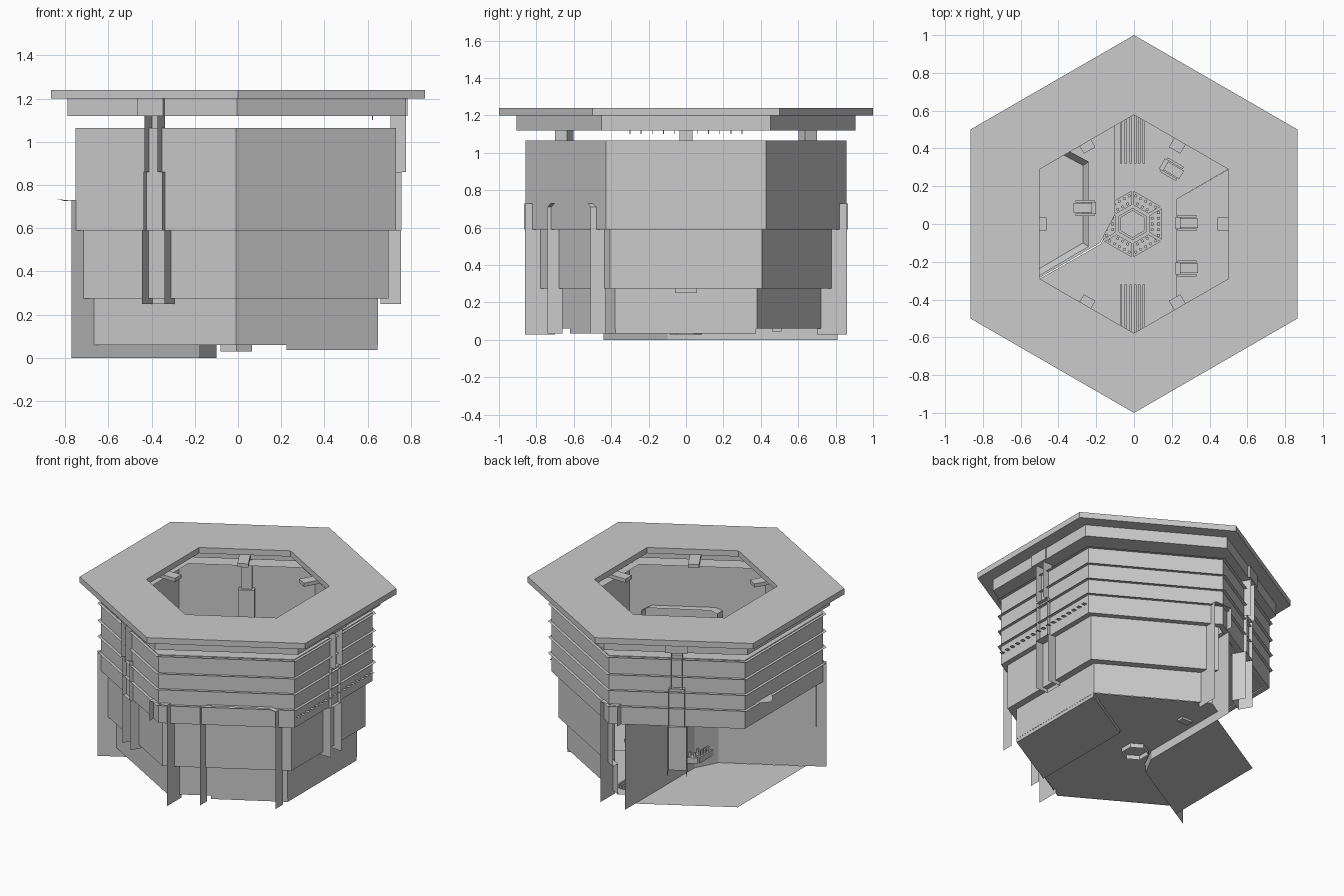
import bpy, bmesh
from math import sin, cos, radians
from mathutils import Matrix

if "Cube" in bpy.data.objects:
    bpy.data.objects.remove(bpy.data.objects["Cube"])

CX = -0.01  # the room shell sits slightly left of the top ring


def hexp(r, cx=CX):
    return [(cx + r * cos(radians(90 + 60 * k)), r * sin(radians(90 + 60 * k))) for k in range(6)]


def link(name, me):
    o = bpy.data.objects.new(name, me)
    bpy.context.collection.objects.link(o)
    return o


def obj(name, verts, faces, mat=None):
    me = bpy.data.meshes.new(name)
    me.from_pydata([tuple(v) for v in verts], [], faces)
    if mat:
        me.transform(mat)
    me.update()
    return link(name, me)


def loft(name, rings, sides=range(6), cx=CX):
    """Hexagonal sheets joining successive (radius, z) rings."""
    v, f = [], []
    for r, z in rings:
        v += [(x, y, z) for x, y in hexp(r, cx)]
    for i in range(len(rings) - 1):
        for k in sides:
            a, b, n = i * 6, i * 6 + 6, (k + 1) % 6
            f.append((a + k, a + n, b + n, b + k))
    return obj(name, v, f)


def fence(name, pts, z0, z1, closed=False, mat=None):
    """Vertical sheet following a plan path."""
    n = len(pts)
    v = [(x, y, z0) for x, y in pts] + [(x, y, z1) for x, y in pts]
    m = n if closed else n - 1
    return obj(name, v, [(i, (i + 1) % n, n + (i + 1) % n, n + i) for i in range(m)], mat)


def plate(name, pts, z, mat=None):
    return obj(name, [(x, y, z) for x, y in pts], [tuple(range(len(pts)))], mat)


def boxes(name, specs, mat=None):
    """Several boxes (x0,x1,y0,y1,z0,z1) joined as one part."""
    bm = bmesh.new()
    for x0, x1, y0, y1, z0, z1 in specs:
        m = Matrix.Translation(((x0 + x1) / 2, (y0 + y1) / 2, (z0 + z1) / 2)) @ Matrix.Diagonal(
            (x1 - x0, y1 - y0, z1 - z0, 1))
        bmesh.ops.create_cube(bm, size=1, matrix=m)
    if mat:
        bm.transform(mat)
    me = bpy.data.meshes.new(name)
    bm.to_mesh(me)
    bm.free()
    return link(name, me)


def rot(deg, x=0, y=0, z=0):
    return Matrix.Translation((x, y, z)) @ Matrix.Rotation(radians(deg), 4, 'Z')


# ceiling rings
loft("ceiling_ring", [(0.578, 1.2), (1.0, 1.2), (1.0, 1.24), (0.578, 1.24), (0.578, 1.2)], cx=0)
loft("ceiling_lower_ring", [(0.70, 1.2), (0.70, 1.12), (0.905, 1.12), (0.905, 1.2)], cx=-0.005)

# stepped shell: the upper tier is complete, the lower tiers are open at the alcove
closed = (2, 3, 4, 5)
loft("upper_wall", [(0.72, 1.065), (0.857, 1.065), (0.857, 0.59)])
loft("upper_wall_sill", [(0.857, 0.59), (0.815, 0.59)])
loft("middle_wall", [(0.815, 0.59), (0.815, 0.275), (0.76, 0.275)], closed)
loft("lower_wall", [(0.76, 0.275), (0.76, 0.06)], closed)
for i, z in enumerate((1.06, 0.94, 0.83, 0.72)):
    loft(f"wall_ledge_{i}", [(0.857, z), (0.88, z)])

# row of little tabs along the right wall, fine hangers under the ceiling ring
v, f = [], []
for i in range(17):
    y, n = -0.40 + i * 0.05, len(v)
    v += [(0.73, y - 0.012, 0.66), (0.76, y - 0.012, 0.66), (0.76, y + 0.012, 0.66), (0.73, y + 0.012, 0.66)]
    f.append((n, n + 1, n + 2, n + 3))
obj("wall_tabs", v, f)
boxes("ceiling_hangers", [(0.62, 0.624, y - 0.002, y + 0.002, 1.10, 1.12)
                          for y in [-0.3 + 0.06 * i for i in range(11)]])

# floors
plate("main_floor", [(-0.1, 0.70), (-0.01, 0.757), (0.648, 0.377), (0.225, 0.13), (0.225, -0.62), (-0.01, -0.757),
                     (-0.66, -0.382), (-0.175, -0.105), (-0.1, 0.05)], 0.06)
recess = [(0.225, -0.62), (0.225, 0.13), (0.647, 0.375), (0.647, -0.378)]
plate("recess_floor", recess, 0.035)
fence("recess_step", recess, 0.035, 0.06, True)
plate("alcove_floor", [(-0.1, 0.70), (-0.1, 0.05), (-0.18, -0.1), (-0.66, -0.375), (-0.66, 0.375)], 0)

# alcove walls reaching out past the shell, carrying an upper deck with a sloped desk
fence("alcove_walls", [(-0.1, 0.81), (-0.1, 0.05), (-0.18, -0.1), (-0.70, -0.40)], 0, 0.59)
fence("alcove_end_panel", [(-0.70, -0.40), (-0.77, -0.44)], 0, 0.73)
plate("alcove_deck", [(-0.1, 0.76), (-0.1, 0.05), (-0.18, -0.1), (-0.71, -0.405), (-0.71, 0.41)], 0.59)
path = [(-0.37, 0.40), (-0.24, 0.33), (-0.24, -0.12), (-0.65, -0.36)]
inner = [(-0.40, 0.38), (-0.27, 0.31), (-0.27, -0.10), (-0.66, -0.33)]
obj("alcove_desk", [(x, y, 0.64) for x, y in path] + [(x, y, 0.59) for x, y in inner],
    [(i, i + 1, i + 5, i + 4) for i in range(3)])
obj("alcove_shelf", [(-0.75, 0.32, 0.725), (-0.84, 0.26, 0.735), (-0.80, 0.19, 0.725), (-0.75, 0.13, 0.725)],
    [(0, 1, 2, 3)])

# brackets on every wall; stepped open-channel pillars on every other wall
for k in range(6):
    m = rot(60 * k, CX)
    boxes(f"bracket_{k}", [(0.45, 0.66, -0.035, 0.035, 1.135, 1.16)], m)
    if k % 2:
        continue
    boxes(f"pillar_head_{k}", [(0.70, 0.795, -0.07, 0.07, 1.12, 1.2)], m)
    for j, (w, z0, z1, i0, o0) in enumerate(((0.06, 0.25, 0.59, 0.67, 0.765), (0.05, 0.59, 0.86, 0.70, 0.768),
                                             (0.035, 0.86, 1.12, 0.715, 0.787))):
        plan = [(o0, -w), (i0, -w), (i0, w), (o0, w)]
        fence(f"pillar_{k}_{j}", plan, z0, z1, mat=m)
        if j < 2:
            plate(f"pillar_cap_{k}_{j}", plan, z1, m)

# front and back corner passages: side sheets, a hood and a ribbed floor
for s, n in ((-1, "front"), (1, "back")):
    fence(f"{n}_passage_short_side", [(-0.075, s * 0.70), (-0.075, s * 0.865)], 0.59, 0.73)
    fence(f"{n}_passage_long_side", [(0.055, s * 0.70), (0.055, s * 0.86)], 0.03, 0.73)
    plate(f"{n}_passage_hood", [(-0.075, s * 0.74), (0.055, s * 0.74), (0.055, s * 0.865), (-0.075, s * 0.865)], 0.73)
    boxes(f"{n}_passage_ribs", [(x, x + 0.012, min(s * 0.32, s * 0.68), max(s * 0.32, s * 0.68), 0.061, 0.085)
                                for x in (-0.075, -0.05, -0.025, 0.0, 0.022, 0.045)])

# front-right doorway trim: a chamfered arch drawn out toward the front
arch = [(0.225, -0.66, 0.035), (0.225, -0.66, 0.71), (0.26, -0.645, 0.73), (0.61, -0.45, 0.73),
        (0.645, -0.43, 0.71), (0.645, -0.43, 0.035)]
obj("doorway_trim", arch + [(x, y - 0.08, z) for x, y, z in arch],
    [(i, i + 1, i + 7, i + 6) for i in range(5)])

# central hexagonal console with six studded floor grilles
loft("centre_console", [(0.085, 0.03), (0.085, 0.14), (0.07, 0.14), (0.07, 0.10), (0.002, 0.10)], cx=-0.008)
rim = [(0.09, -0.045), (0.155, -0.083), (0.155, 0.083), (0.09, 0.045)]
for k in range(6):
    m = rot(60 * k, -0.008)
    fence(f"grille_rim_{k}", rim, 0.06, 0.10, True, m)
    plate(f"grille_top_{k}", rim, 0.10, m)
    dots = [(x, 0.03 * i) for x, n in ((0.105, 1), (0.138, 2)) for i in range(-n, n + 1)]
    boxes(f"grille_studs_{k}", [(x - 0.007, x + 0.007, y - 0.007, y + 0.007, 0.10, 0.13) for x, y in dots], m)
boxes("floor_hatch", [(-0.05, 0.03, 0.46, 0.51, 0.045, 0.06)])

# seats: cushion, back, pedestal and armrests
seat = [(-0.035, 0.06, -0.025, 0.025, 0.08, 0.105), (-0.06, -0.035, -0.032, 0.032, 0.09, 0.22),
        (-0.01, 0.025, -0.015, 0.015, 0, 0.08),
        (-0.05, 0.05, -0.043, -0.03, 0.12, 0.14), (-0.05, 0.05, 0.03, 0.043, 0.12, 0.14)]
for i, (x, y, a, z) in enumerate(((0.28, 0.005, 0, 0.035), (0.28, -0.235, 0, 0.035), (0.2, 0.29, -30, 0.06),
                                  (-0.26, 0.085, 180, 0.59))):
    boxes(f"seat_{i}", seat, rot(a, x, y, z))
